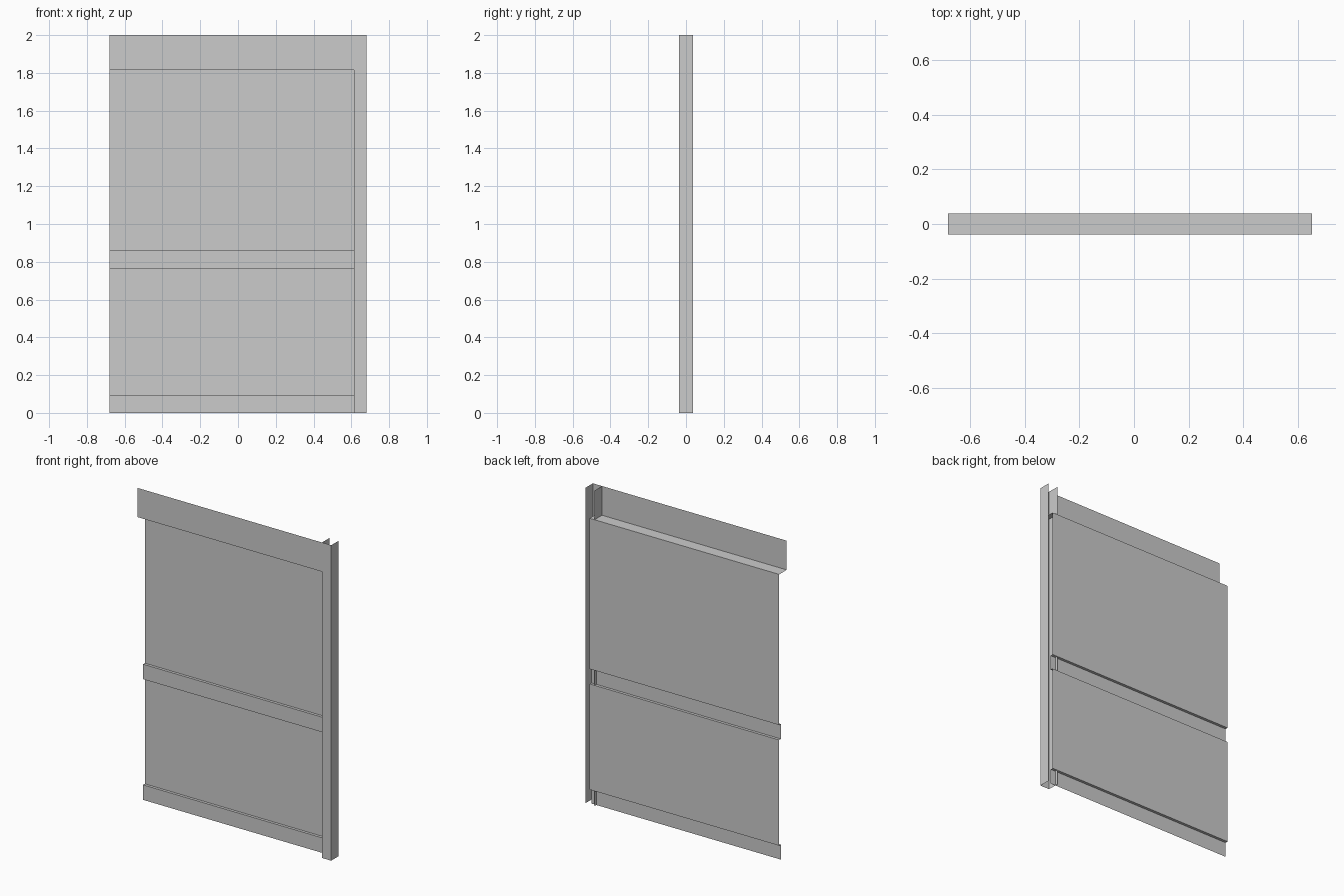
import bpy

if "Cube" in bpy.data.objects:
    bpy.data.objects.remove(bpy.data.objects["Cube"])

W, INNER, LAP = 0.68, 0.615, 0.65        # half width, channel inner wall, sheet end inside channel
FRONT, BACK, RAIL = -0.0375, 0.0375, 0.02


def strip(name, profile, place, a, b):
    """Sweep an open 2D profile from a to b as a flat-faced sheet."""
    n = len(profile)
    verts = [place(p, a) for p in profile] + [place(p, b) for p in profile]
    faces = [(i, i + 1, n + i + 1, n + i) for i in range(n - 1)]
    mesh = bpy.data.meshes.new(name)
    mesh.from_pydata(verts, [], faces)
    obj = bpy.data.objects.new(name, mesh)
    bpy.context.collection.objects.link(obj)
    return obj


def along_x(p, x):
    return (x, p[0], p[1])


def along_z(p, z):
    return (p[0], p[1], z)


# Header board on the front plane
strip("header_board", [(FRONT, 1.815), (FRONT, 2.0)], along_x, INNER, -W)

# Header underside, two recessed panels and the two raised rails
strip("panels_and_rails", [
    (RAIL, 0), (RAIL, 0.095), (BACK, 0.095),
    (BACK, 0.765), (RAIL, 0.765), (RAIL, 0.86), (BACK, 0.86),
    (BACK, 1.815), (FRONT, 1.815)], along_x, LAP, -W)

# Side post: U-shaped channel open at the back
strip("side_post", [(INNER, BACK), (INNER, FRONT), (W, FRONT), (W, BACK)],
      along_z, 0, 2.0)
